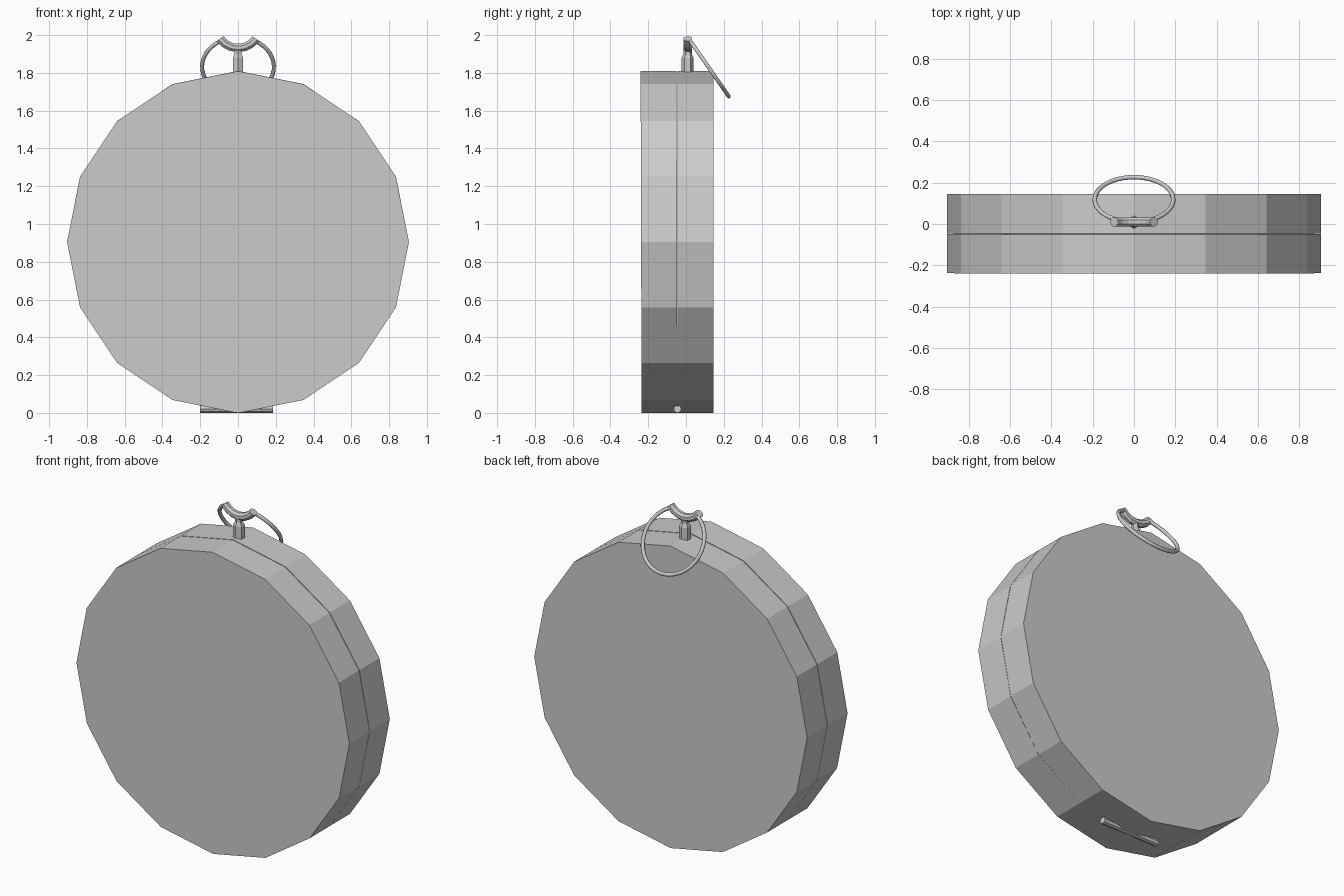
import bpy, bmesh
from math import sin, cos, pi, radians
from mathutils import Matrix, Vector

if "Cube" in bpy.data.objects:
    bpy.data.objects.remove(bpy.data.objects["Cube"])


def finish(name, bm):
    bmesh.ops.recalc_face_normals(bm, faces=bm.faces)
    mesh = bpy.data.meshes.new(name)
    bm.to_mesh(mesh)
    bm.free()
    obj = bpy.data.objects.new(name, mesh)
    bpy.context.collection.objects.link(obj)
    return obj


def lathe(name, stations, sides, matrix, phase=0.0):
    """Capped round solid along local z, from (radius, z) stations."""
    bm = bmesh.new()
    rings = [[bm.verts.new(matrix @ Vector((r * cos(phase + 2 * pi * i / sides),
                                            r * sin(phase + 2 * pi * i / sides), z)))
              for i in range(sides)] for r, z in stations]
    for a, b in zip(rings, rings[1:]):
        for i in range(sides):
            j = (i + 1) % sides
            bm.faces.new((a[i], a[j], b[j], b[i]))
    bm.faces.new(rings[0])
    bm.faces.new(rings[-1])
    return finish(name, bm)


def arc_tube(name, centre, up, radius, tube, start, end, steps, sides):
    """Capped tube bent round an arc; angles run from the 'up' direction."""
    bm = bmesh.new()
    right = Vector((1, 0, 0))
    up = Vector(up).normalized()
    normal = right.cross(up)
    rings = []
    for k in range(steps + 1):
        a = start + (end - start) * k / steps
        out = right * sin(a) + up * cos(a)
        mid = Vector(centre) + out * radius
        rings.append([bm.verts.new(mid + tube * (out * cos(t) + normal * sin(t)))
                      for t in [2 * pi * (i + 0.5) / sides for i in range(sides)]])
    for p, q in zip(rings, rings[1:]):
        for i in range(sides):
            j = (i + 1) % sides
            bm.faces.new((p[i], p[j], q[j], q[i]))
    bm.faces.new(rings[0])
    bm.faces.new(rings[-1])
    return finish(name, bm)


# Case halves: 16-sided discs meeting at a seam, front one barely open on the hinge
R, SEAM = 0.905, -0.045
face_y = Matrix.Translation((0, SEAM, R)) @ Matrix.Rotation(radians(90), 4, 'X')
lathe("back_case", [(R, -0.19), (R, 0)], 16, face_y)
pivot = Matrix.Translation((0, SEAM, 0.02))
opening = pivot @ Matrix.Rotation(0.003, 4, 'X') @ pivot.inverted()
lathe("front_lid", [(R, 0), (R, 0.19)], 16, opening @ face_y)

# Hinge pin under the case
along_x = Matrix.Translation((-0.007, SEAM, 0.021)) @ Matrix.Rotation(radians(90), 4, 'Y')
lathe("hinge_pin", [(0.021, -0.193), (0.021, 0.193)], 8, along_x)

# Stem on top
lathe("stem", [(0.032, 1.79), (0.032, 1.88), (0.022, 1.90), (0.022, 1.93)], 6,
      Matrix.Translation((0, 0.009, 0)), radians(90))

# Curved cradle holding the ring ends
arc_tube("ring_cradle", (0, 0.01, 2.05), (0, 0, 1), 0.118, 0.024,
         radians(126), radians(234), 6, 8)

# Open ring hanging backwards
ring = arc_tube("hanging_ring", (0, 0.118, 1.832), (0, -0.57, 0.82), 0.19, 0.011,
                radians(29), radians(331), 36, 8)
for p in ring.data.polygons:
    p.use_smooth = len(p.vertices) == 4
